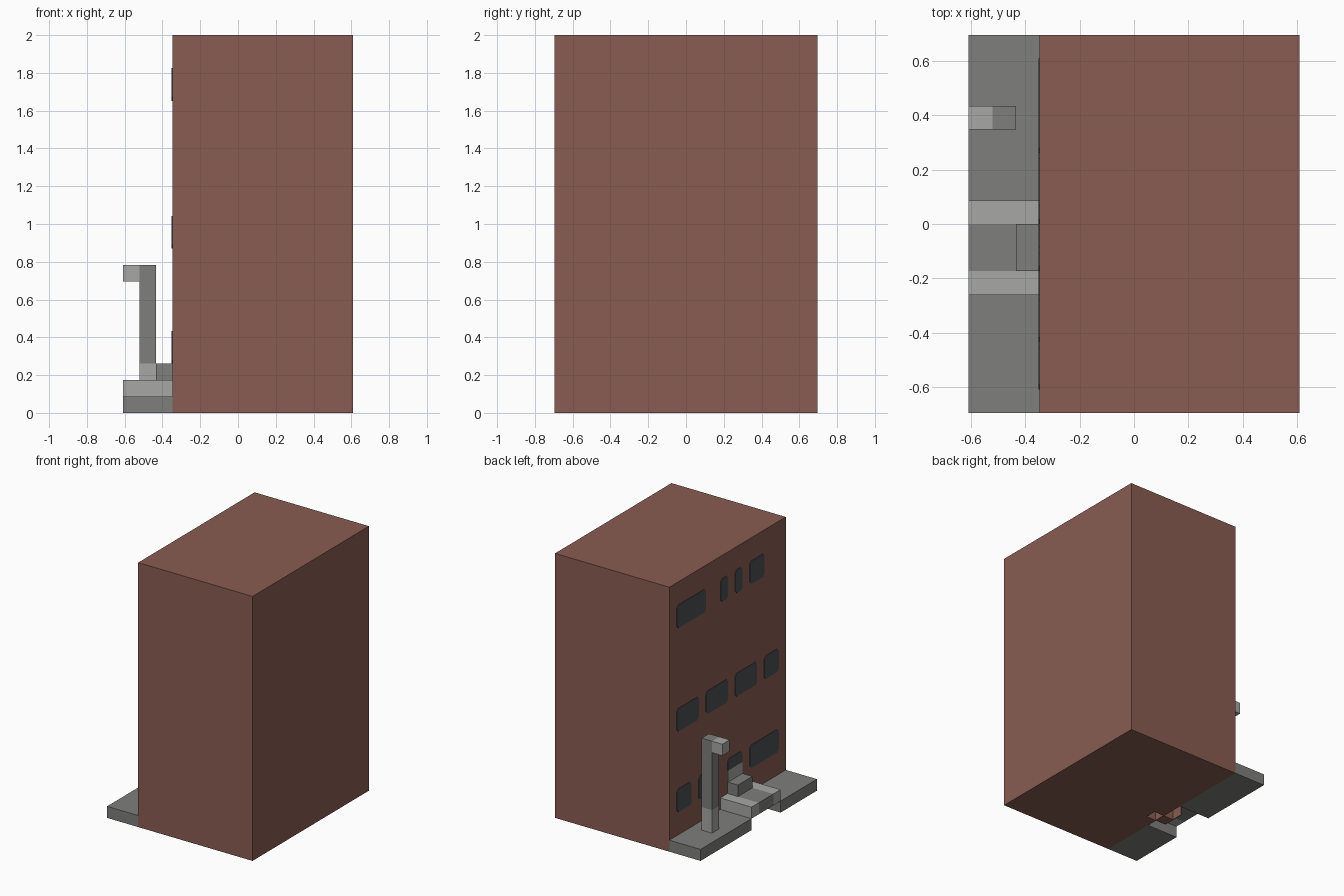
import bpy
import bmesh

old = bpy.data.objects.get("Cube")
if old:
    bpy.data.objects.remove(old, do_unlink=True)

U = 2 / 23          # one building block
WALL = -4 * U       # x of the street facade


def material(name, r, g, b):
    m = bpy.data.materials.new(name)
    m.use_nodes = True
    m.diffuse_color = (r, g, b, 1)
    m.node_tree.nodes["Principled BSDF"].inputs["Base Color"].default_value = (r, g, b, 1)
    return m


brick = material("brick red", 0.25, 0.108, 0.084)
stone = material("mid grey stone", 0.21, 0.21, 0.2)
pale = material("pale grey stone", 0.39, 0.39, 0.375)
glass = material("dark glass", 0.074, 0.08, 0.089)


def finish(name, bm, mat):
    bmesh.ops.recalc_face_normals(bm, faces=bm.faces)
    mesh = bpy.data.meshes.new(name)
    bm.to_mesh(mesh)
    bm.free()
    mesh.materials.append(mat)
    ob = bpy.data.objects.new(name, mesh)
    bpy.context.collection.objects.link(ob)
    return ob


def block(name, mat, x, y, z):
    """Box given by (low, high) pairs counted in blocks."""
    bm = bmesh.new()
    bmesh.ops.create_cube(bm, size=1)
    for v in bm.verts:
        v.co = [U * (lo if c < 0 else hi) for c, (lo, hi) in zip(v.co, (x, y, z))]
    return finish(name, bm, mat)


def plate(name, mat, y, z, cut_top=True, cut_bottom=True, c=0.22, thick=0.004):
    """Thin panel on the facade with optional clipped corners."""
    (y0, y1), (z0, z1) = y, z
    t, b = c * cut_top, c * cut_bottom
    outline = [(y0 + b, z0), (y1 - b, z0), (y1, z0 + b), (y1, z1 - t),
               (y1 - t, z1), (y0 + t, z1), (y0, z1 - t), (y0, z0 + b)]
    outline = list(dict.fromkeys(outline))
    bm = bmesh.new()
    face = bm.faces.new([bm.verts.new((WALL, p * U, q * U)) for p, q in outline])
    out = bmesh.ops.extrude_face_region(bm, geom=[face])["geom"]
    bmesh.ops.translate(bm, vec=(-thick, 0, 0),
                        verts=[v for v in out if isinstance(v, bmesh.types.BMVert)])
    return finish(name, bm, mat)


def carve(target, name, x, y, z):
    cutter = block(name, brick, x, y, z)
    cutter.hide_render = True
    cutter.hide_set(True)
    cutter.display_type = 'WIRE'
    mod = target.modifiers.new(name, 'BOOLEAN')
    mod.operation = 'DIFFERENCE'
    mod.solver = 'EXACT'
    mod.object = cutter


# Building with a small pocket in its underside
building = block("building", brick, (-4, 7), (-8, 8), (0, 23))
carve(building, "underside_pocket_cutter", (-3.95, -3), (-2, -1), (-1, 1))

# Brick footing under the door step, partly hollow
footing = block("door_footing", brick, (-5, -4), (-2, 0), (0, 1))
carve(footing, "footing_pocket_cutter", (-4.95, -3.9), (-1, 0.5), (-0.5, 0.95))

# Pavement either side of the entrance
block("pavement_back", stone, (-7, -4), (1, 8), (0, 1))
block("pavement_front", stone, (-7, -4), (-8, -3), (0, 1))

# Raised entrance path with pale borders and a door step
block("path_border_back", pale, (-7, -4), (0, 1), (1, 2))
block("path_border_front", pale, (-7, -4), (-3, -2), (1, 2))
block("entrance_path", stone, (-7, -4), (-2, 0), (1, 2))
block("door_step", stone, (-5, -4), (-2, 0), (2, 3))

# Street lamp
block("lamp_base", pale, (-6, -5), (4, 5), (1, 3))
block("lamp_post", stone, (-6, -5), (4, 5), (3, 9))
block("lamp_arm", pale, (-7, -6), (4, 5), (8, 9))

# Windows: floor bottom and the horizontal spans on that floor
floors = {
    3: [(5, 7), (2, 4), (-7, -3)],
    10: [(4, 7), (0, 3), (-4, -1), (-7, -5)],
    19: [(3, 7), (0, 1), (-2, -1), (-5, -3)],
}
for level, (base, spans) in enumerate(floors.items()):
    for i, span in enumerate(spans):
        plate(f"window_{level}_{i}", glass, span, (base, base + 2))

# Door: pale lower panel with glass above
plate("door_panel", pale, (-2, 0), (3, 4), False, False)
plate("door_glass", glass, (-2, 0), (4, 5), True, False)
